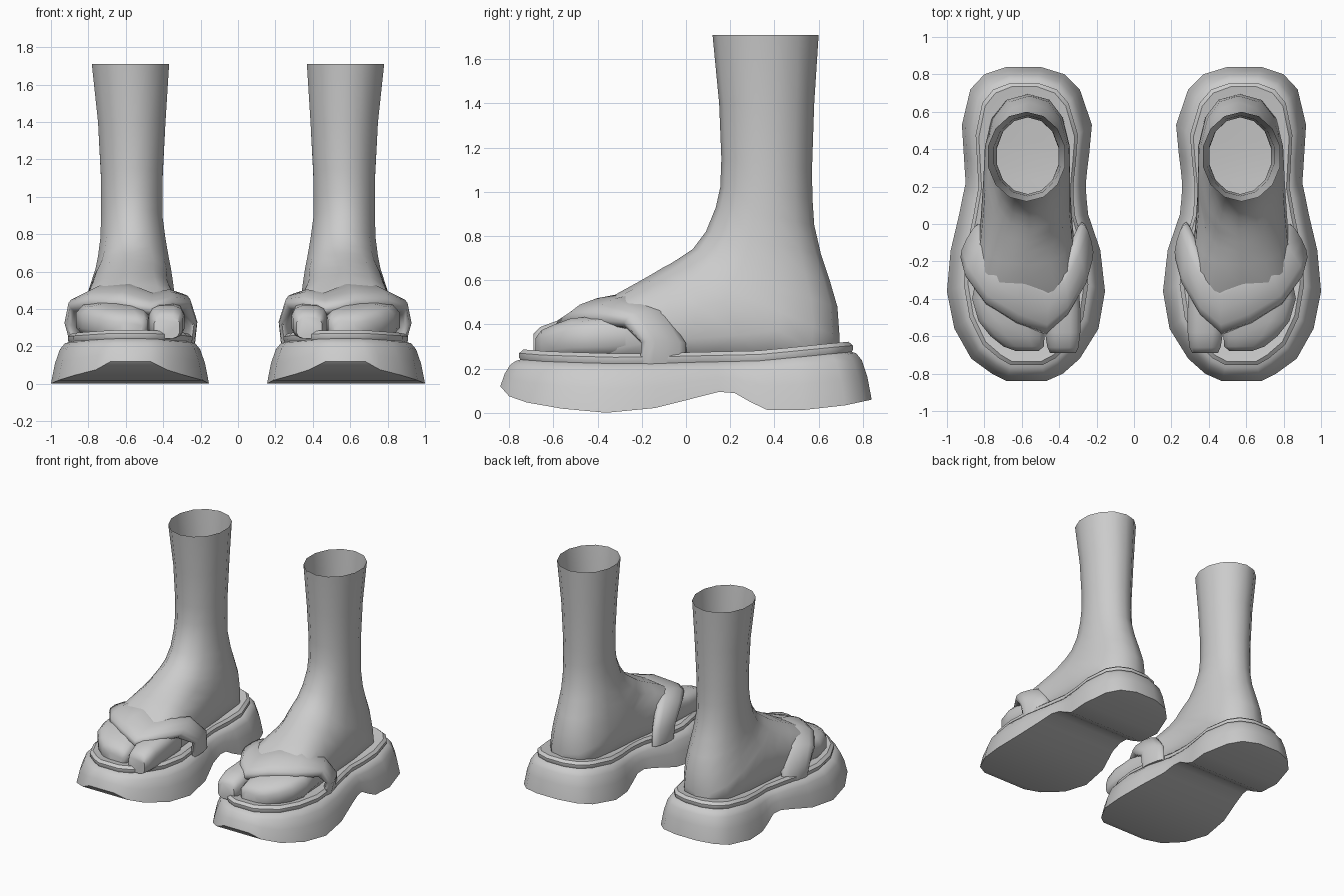
import bpy, bmesh, math
from mathutils import Vector

old = bpy.data.objects.get("Cube")
if old:
    bpy.data.objects.remove(old, do_unlink=True)

grey = bpy.data.materials.new("light grey")
grey.use_nodes = True
grey.diffuse_color = (0.6, 0.6, 0.6, 1)
grey.node_tree.nodes["Principled BSDF"].inputs["Base Color"].default_value = (0.6, 0.6, 0.6, 1)


def interp(table, v):
    """Piecewise-linear lookup in a list of (key, value)."""
    for (a, fa), (b, fb) in zip(table, table[1:]):
        if v <= b:
            t = max(0, (v - a) / (b - a))
            return fa + (fb - fa) * t
    return table[-1][1]


def power(v, e):
    return math.copysign(abs(v) ** e, v)


def loft(name, rings, cap_start=True, cap_end=True, strips=False, angle=40):
    """Skin closed rings into one part and mirror it to the other foot."""
    bm = bmesh.new()
    vs = [[bm.verts.new(p) for p in r] for r in rings]
    n = len(rings[0])
    for a, b in zip(vs, vs[1:]):
        for i in range(n):
            j = (i + 1) % n
            bm.faces.new((a[i], a[j], b[j], b[i]))
    for r, cap in ((vs[0], cap_start), (vs[-1], cap_end)):
        if cap and strips:      # cap made of quads running across the ring
            for i in range(n // 2 - 1):
                bm.faces.new((r[i], r[i + 1], r[n - 2 - i], r[n - 1 - i]))
        elif cap:
            bm.faces.new(r)
    bmesh.ops.recalc_face_normals(bm, faces=bm.faces)
    me = bpy.data.meshes.new(name)
    bm.to_mesh(me)
    bm.free()
    me.materials.append(grey)
    ob = bpy.data.objects.new(name, me)
    bpy.context.collection.objects.link(ob)
    bpy.ops.object.select_all(action='DESELECT')
    ob.select_set(True)
    bpy.context.view_layer.objects.active = ob
    bpy.ops.object.shade_smooth_by_angle(angle=math.radians(angle))
    ob.modifiers.new("Mirror", 'MIRROR').use_mirror_merge = False
    return ob


# Sole outline: y, inner x, outer x
outline = [(-.84, .47, .68), (-.80, .38, .76), (-.72, .29, .87), (-.56, .19, .96),
           (-.36, .155, 1.0), (-.14, .18, .98), (.05, .245, .935), (.15, .255, .915),
           (.22, .257, .90), (.29, .25, .905), (.37, .24, .91), (.53, .225, .92),
           (.72, .29, .875), (.80, .37, .80), (.84, .5, .68)]
bottom = [(-.84, .12), (-.80, .075), (-.7, .04), (-.5, .01), (-.35, 0), (-.2, .01),
          (-.05, .04), (.05, .07), (.15, .095), (.22, .09), (.29, .05), (.37, .012),
          (.5, .01), (.7, .03), (.84, .06)]
top = [(-.84, .235), (-.7, .225), (-.3, .215), (0, .222), (.4, .23), (.6, .25), (.84, .27)]


def sole_ring(inset, level, lift=0):
    """Outline shrunk by inset, at a level between the bottom (0) and top (1)."""
    inner, outer = [], []
    for y, x0, x1 in outline:
        z = interp(bottom, y) * (1 - level) + interp(top, y) * level + lift
        c, k = .575, 1 - inset / .40
        yy = y * (1 - inset / .84)
        inner.append((c + (x0 - c) * k, yy, z))
        outer.append((c + (x1 - c) * k, yy, z))
    return inner + outer[::-1]


# Platform sole with its curled toe and arched waist
loft("sole", [sole_ring(0, 0), sole_ring(.02, .5), sole_ring(.045, .85),
              sole_ring(.07, 1), sole_ring(.11, 1, .012)], strips=True)
# Padded footbed on top of the sole
loft("footbed", [sole_ring(.10, 1, -.01), sole_ring(.085, 1, .015), sole_ring(.085, 1, .035),
                 sole_ring(.105, 1, .052), sole_ring(.15, 1, .045)], strips=True)

# Leg and foot: front/top point (y, z), back/bottom point (y, z), centre x, half width, roundness
leg = [(.12, 1.71, .60, 1.71, .575, .212, 1), (.15, 1.4, .58, 1.4, .568, .185, 1),
       (.16, 1.15, .57, 1.1, .568, .17, 1), (.155, 1.02, .572, .97, .568, .168, 1),
       (.135, .93, .58, .85, .568, .168, 1), (.09, .82, .61, .72, .562, .178, .97),
       (.03, .74, .65, .6, .56, .192, .92), (-.03, .70, .685, .48, .56, .205, .85),
       (-.07, .675, .695, .34, .565, .22, .8), (-.1, .66, .69, .22, .57, .232, .8),
       (-.15, .63, .45, .2, .575, .235, .8), (-.22, .59, .15, .2, .575, .25, .8),
       (-.32, .535, -.12, .2, .575, .27, .75), (-.42, .46, -.35, .2, .575, .27, .7)]
N = 14
rings = []
for ya, za, yb, zb, xc, hw, e in leg:
    ring = []
    for i in range(N):
        t = 2 * math.pi * i / N
        c, s = power(math.cos(t), e), power(math.sin(t), e)
        ring.append((xc + hw * s, (ya + yb) / 2 + (ya - yb) / 2 * c,
                     (za + zb) / 2 + (za - zb) / 2 * c))
    rings.append(ring)
loft("leg_and_foot", rings, cap_start=False, angle=60)


# Split toe: sections given as y, inner x, outer x, top z
def toe(name, sections):
    rings = []
    for y, x0, x1, zt in sections:
        ring = []
        for i in range(12):
            t = 2 * math.pi * (i + .5) / 12
            ring.append(((x0 + x1) / 2 + (x1 - x0) / 2 * power(math.cos(t), .65), y,
                         (zt + .24) / 2 + (zt - .24) / 2 * power(math.sin(t), .65)))
        rings.append(ring)
    loft(name, rings, angle=50)


toe("big_toe", [(-.25, .30, .5, .46), (-.45, .285, .485, .43), (-.58, .285, .478, .42),
                (-.66, .295, .465, .39), (-.69, .31, .45, .36)])
toe("small_toes", [(-.2, .42, .83, .48), (-.4, .46, .87, .44), (-.52, .47, .835, .43),
                   (-.6, .475, .77, .40), (-.655, .48, .70, .375), (-.68, .51, .63, .34)])

# V-shaped strap: front edge point and back edge point along its length, half thickness
strap = [((.88, -.21, .21), (.82, .01, .21), .035), ((.915, -.2, .32), (.81, 0, .31), .04),
         ((.90, -.28, .41), (.76, -.08, .43), .05), ((.79, -.43, .42), (.68, -.18, .505), .06),
         ((.63, -.53, .42), (.56, -.25, .50), .06), ((.47, -.59, .39), (.46, -.31, .465), .045),
         ((.36, -.49, .41), (.385, -.24, .48), .05), ((.27, -.33, .41), (.34, -.12, .46), .05),
         ((.235, -.2, .32), (.285, 0, .33), .035), ((.25, -.2, .21), (.28, .01, .21), .03)]
mids = [(Vector(f) + Vector(k)) / 2 for f, k, h in strap]
rings = []
for i, (f, k, h) in enumerate(strap):
    along = mids[min(i + 1, len(mids) - 1)] - mids[max(i - 1, 0)]
    half = (Vector(f) - Vector(k)) / 2
    normal = along.cross(half).normalized()
    rings.append([mids[i] + half * power(math.cos(t), .85) + normal * h * power(math.sin(t), .85)
                  for t in (2 * math.pi * j / 12 for j in range(12))])
loft("strap", rings, angle=60)
